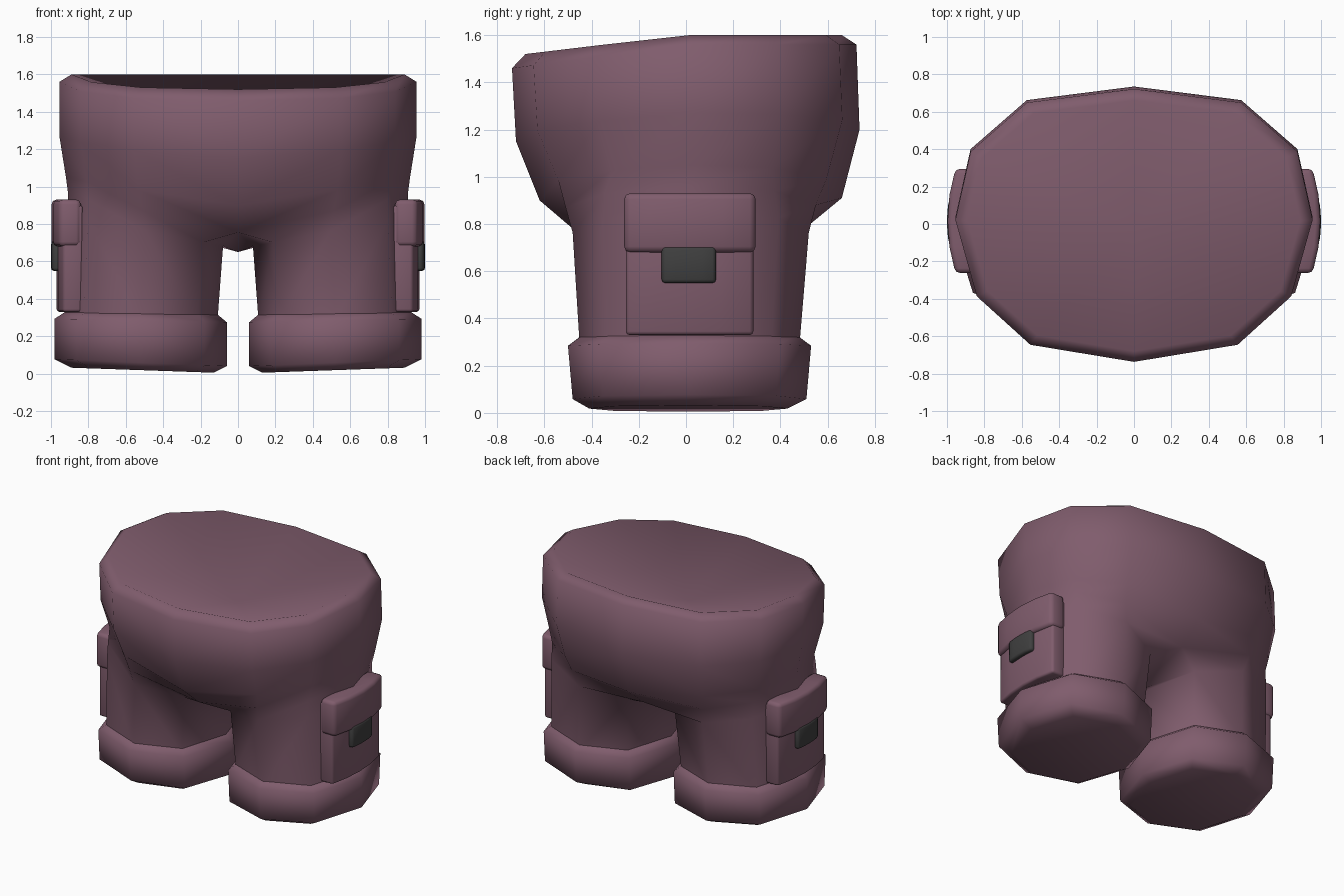
import bpy, bmesh, math

if "Cube" in bpy.data.objects:
    bpy.data.objects.remove(bpy.data.objects["Cube"])


def material(name, rgb):
    m = bpy.data.materials.new(name)
    m.diffuse_color = (*rgb, 1)
    m.use_nodes = True
    m.node_tree.nodes["Principled BSDF"].inputs["Base Color"].default_value = m.diffuse_color
    return m


CLOTH = material("plum cloth", (0.215, 0.108, 0.152))
CLIP = material("dark grey clip", (0.05, 0.05, 0.05))


def finish(name, bm, mat, angle=80):
    bmesh.ops.recalc_face_normals(bm, faces=bm.faces)
    me = bpy.data.meshes.new(name)
    bm.to_mesh(me)
    bm.free()
    me.materials.append(mat)
    me.polygons.foreach_set("use_smooth", [True] * len(me.polygons))
    me.set_sharp_from_angle(angle=math.radians(angle))
    ob = bpy.data.objects.new(name, me)
    bpy.context.collection.objects.link(ob)
    return ob


def skin(bm, a, b, closed=True):
    """Quads between two equal-length vertex rows."""
    n = len(a)
    for i in range(n if closed else n - 1):
        j = (i + 1) % n
        bm.faces.new((a[i], a[j], b[j], b[i]))


def leg_ring(cx, cy, rx, ry, z, tilt=0, s=1):
    """Eight-sided ring from the inner front; tilt raises the outer side."""
    pts = []
    for i in range(8):
        a = math.radians(-135 + 45 * i)
        k = 1.05 if i % 2 == 0 else 1       # slightly squared corners
        x = cx + k * rx * math.cos(a)
        pts.append((s * x, cy + k * ry * math.sin(a), z + tilt * (x - cx + rx)))
    return pts


# Right half of the twelve-sided waist outline on a unit scale
half = [(0, -1), (.58, -.875), (.88, -.52), (1, .04), (.915, .54), (.6, .9), (0, 1)]


def waist_row(rx, y0, y1, z, drop, lift):
    """Half ring: drop lowers the front, lift raises the side."""
    cy, ry = (y0 + y1) / 2, (y1 - y0) / 2
    return [(rx * x, cy + ry * y, z - drop * max(0, -y) + lift * x) for x, y in half]


# Trousers: one half from leg to waist, dished top, then mirrored and welded
bm = bmesh.new()
new = lambda pts: [bm.verts.new(p) for p in pts]
low = new(leg_ring(.52, .015, .41, .465, .28))
high = new(leg_ring(.495, .02, .415, .50, .68, .20))
join = new([(0, -.45, .755), (.51, -.51, .87), (.80, -.345, .93), (.908, .02, .96),
            (.81, .375, .94), (.53, .55, .88), (0, .49, .77), (0, .01, .65)])
rows = [new(waist_row(*r)) for r in (
    (.92, -.62, .66, .91, .01, .14),
    (.955, -.72, .735, 1.20, .05, .07),
    (.955, -.737, .722, 1.56, .10, 0),
    (.89, -.68, .66, 1.60, .08, 0))]
bm.faces.new(low)
skin(bm, low, high)
skin(bm, high, join)
for a, b in zip([join[:7]] + rows, rows):
    skin(bm, a, b, closed=False)
centre = bm.verts.new((0, -.02, 1.31))
for a, b in zip(rows[-1], rows[-1][1:]):
    bm.faces.new((a, b, centre))
copy = bmesh.ops.duplicate(bm, geom=bm.verts[:] + bm.edges[:] + bm.faces[:])
for v in copy["geom"]:
    if isinstance(v, bmesh.types.BMVert):
        v.co.x *= -1
bmesh.ops.remove_doubles(bm, verts=bm.verts[:], dist=.0005)
finish("trousers", bm, CLOTH)


def plate(name, s, y0, y1, z0, z1, inner, edge, middle, mat, bevel):
    """Block hugging the leg: its outer face bulges from edge to middle."""
    bm = bmesh.new()
    outer, back = [], []
    for i in range(5):
        t = i / 4
        bulge = 1 - (2 * t - 1) ** 2
        y = y0 + (y1 - y0) * t
        outer.append((s * (edge + (middle - edge) * bulge), y))
        back.append((s * inner, y))
    base = bm.faces.new([bm.verts.new((x, y, z0)) for x, y in outer + back[::-1]])
    ext = bmesh.ops.extrude_face_region(bm, geom=[base])
    bmesh.ops.translate(bm, vec=(0, 0, z1 - z0),
                        verts=[v for v in ext["geom"] if isinstance(v, bmesh.types.BMVert)])
    bmesh.ops.recalc_face_normals(bm, faces=bm.faces)
    sharp = [e for e in bm.edges if len(e.link_faces) == 2 and e.calc_face_angle() > 0.9]
    bmesh.ops.bevel(bm, geom=sharp, offset=bevel, segments=2, affect='EDGES', profile=0.5)
    return finish(name, bm, mat, 50)


for s, side in ((1, "right"), (-1, "left")):
    # Rolled cuff with slightly tilted sole
    bm = bmesh.new()
    loops = [[bm.verts.new(p) for p in leg_ring(*r, s=s)] for r in (
        (.51, .01, .38, .42, .005, .035),
        (.52, .015, .46, .495, .04, .04),
        (.52, .015, .46, .515, .275, .02),
        (.52, .015, .40, .455, .325, .01))]
    for a, b in zip(loops, loops[1:]):
        skin(bm, a, b)
    bm.faces.new(loops[0])
    bm.faces.new(loops[-1])
    finish(side + "_cuff", bm, CLOTH)
    # Side pocket, flap and clip
    plate(side + "_pocket", s, -.255, .285, .33, .90, .83, .935, .97, CLOTH, .015)
    plate(side + "_pocket_flap", s, -.262, .295, .68, .93, .84, .955, .997, CLOTH, .025)
    plate(side + "_pocket_clip", s, -.103, .127, .55, .705, .94, .99, 1.0, CLIP, .015)
